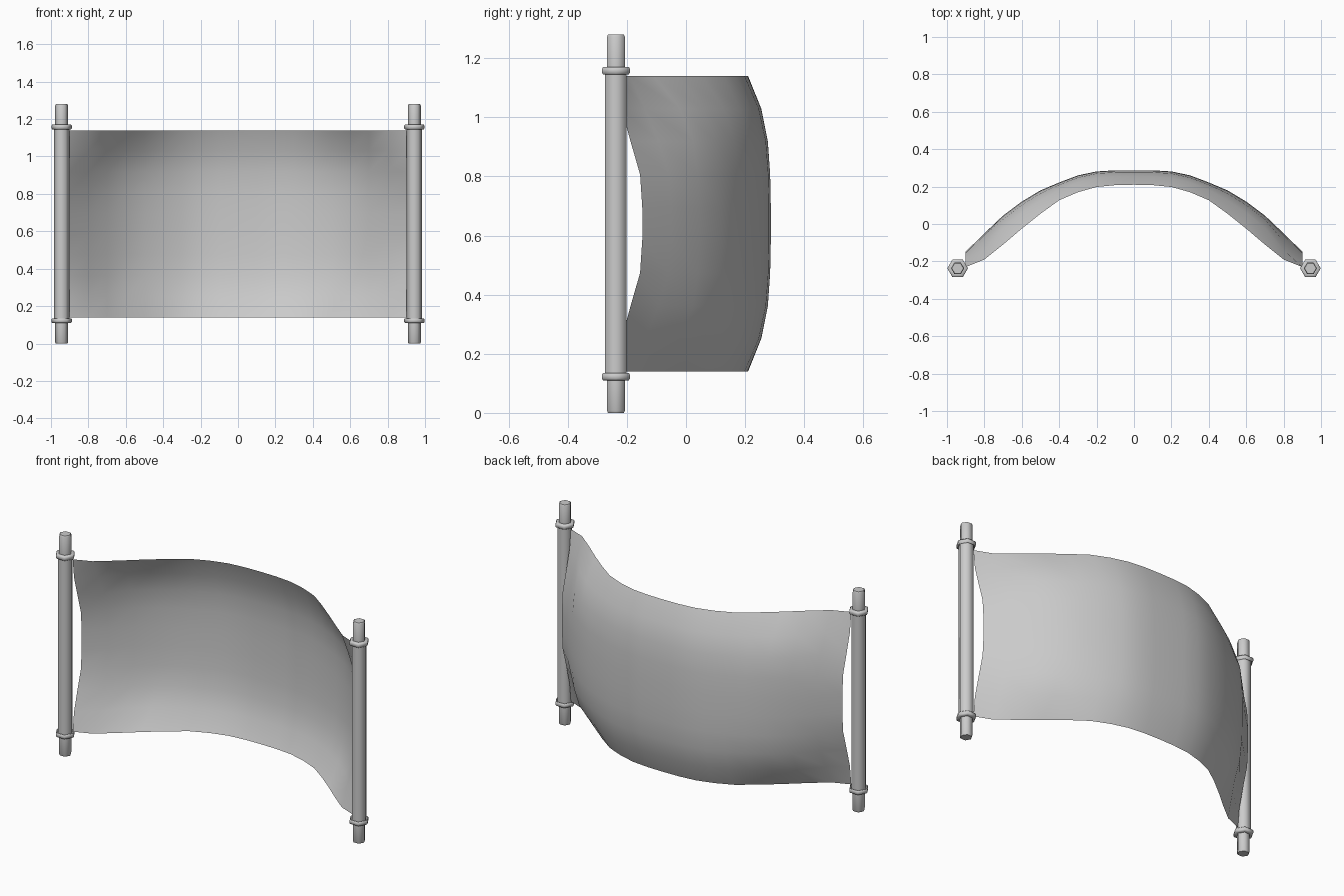
import bpy, bmesh, math

cube = bpy.data.objects.get("Cube")
if cube:
    bpy.data.objects.remove(cube)


def make_material(name, color):
    mat = bpy.data.materials.new(name)
    mat.use_nodes = True
    mat.diffuse_color = color
    mat.node_tree.nodes["Principled BSDF"].inputs["Base Color"].default_value = color
    return mat


grey = make_material("plain grey", (0.6, 0.6, 0.6, 1))


def finish(bm, name, angle):
    mesh = bpy.data.meshes.new(name)
    bm.to_mesh(mesh)
    bm.free()
    mesh.materials.append(grey)
    obj = bpy.data.objects.new(name, mesh)
    bpy.context.collection.objects.link(obj)
    bpy.ops.object.select_all(action='DESELECT')
    obj.select_set(True)
    bpy.context.view_layer.objects.active = obj
    bpy.ops.object.shade_smooth_by_angle(angle=math.radians(angle))
    return obj


def lathe(name, x, y, profile, sides=6):
    """Six-sided turned part from (radius, height) pairs, capped at both ends."""
    bm = bmesh.new()
    rings = []
    for r, z in profile:
        rings.append([bm.verts.new((x + r * math.cos(math.tau * i / sides),
                                    y + r * math.sin(math.tau * i / sides), z))
                      for i in range(sides)])
    for low, high in zip(rings, rings[1:]):
        for i in range(sides):
            j = (i + 1) % sides
            bm.faces.new((low[i], low[j], high[j], high[i]))
    bm.faces.new(rings[0][::-1])
    bm.faces.new(rings[-1])
    return finish(bm, name, 65)


# Poles: thin tips, thick shaft and a bevelled collar at each end of the cloth
MID = 0.64
half = [(0.042, 0.51), (0.05, 0.505), (0.055, 0.511), (0.055, 0.524),
        (0.05, 0.53), (0.035, 0.53), (0.035, 0.632), (0.031, 0.64)]
profile = [(r, MID - h) for r, h in reversed(half)] + [(r, MID + h) for r, h in half]
for side, sx in (("left", 1), ("right", -1)):
    lathe(side + "_pole", sx * 0.943, -0.237, profile)

# Cloth: depth of the straight hem and of the billowed middle, from centre to pole
hem = [0.21, 0.208, 0.198, 0.17, 0.127, 0.055, -0.025, -0.11, -0.19, -0.23]
belly = [0.287, 0.287, 0.281, 0.26, 0.222, 0.18, 0.12, 0.045, -0.05, -0.148]
billow = [0, 0.58, 0.87, 0.97, 1]
edge_billow = [0, 0.15, 0.52, 0.91, 1]

bm = bmesh.new()
grid = []
for row in range(10):
    k = min(row, 9 - row)
    line = []
    for col in range(-9, 10):
        a = abs(col)
        blend = max(0, (a - 7) / 2)
        t = billow[k] * (1 - blend) + edge_billow[k] * blend
        y = hem[a] + (belly[a] - hem[a]) * t
        line.append(bm.verts.new((col * 0.1, y, 0.14 + row / 9)))
    grid.append(line)
for low, high in zip(grid, grid[1:]):
    for i in range(len(low) - 1):
        bm.faces.new((low[i], low[i + 1], high[i + 1], high[i]))
finish(bm, "billowing_cloth", 60)
